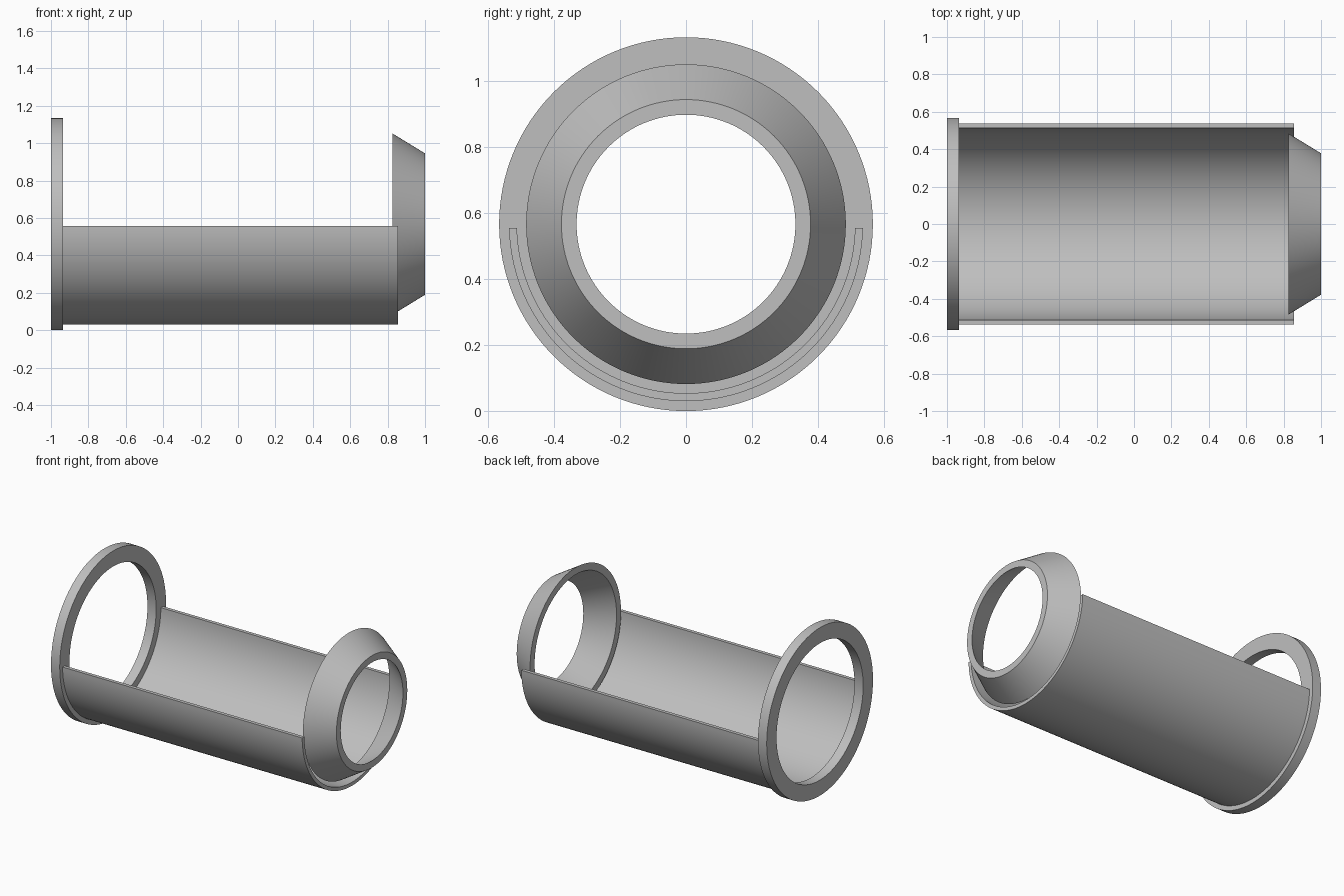
import bpy, bmesh, math

if "Cube" in bpy.data.objects:
    bpy.data.objects.remove(bpy.data.objects["Cube"], do_unlink=True)

AXIS_Z = 0.567   # height of the shared axis along x

grey = bpy.data.materials.new("plain_grey")
grey.use_nodes = True
grey.diffuse_color = (0.52, 0.52, 0.52, 1)
grey.node_tree.nodes["Principled BSDF"].inputs["Base Color"].default_value = (0.52, 0.52, 0.52, 1)


def turned(name, profile, steps=128, drop=None):
    """Turn a closed (x, radius) profile about the x axis.
    With drop set, keep only the part lying that far below the axis."""
    bm = bmesh.new()
    full = drop is None
    rows = []
    for i in range(steps if full else steps + 1):
        row = []
        for x, r in profile:
            if full:
                a = 2 * math.pi * i / steps
            else:
                start = math.asin(drop / r)
                a = -start - (math.pi - 2 * start) * i / steps
            row.append(bm.verts.new((x, r * math.cos(a), AXIS_Z + r * math.sin(a))))
        rows.append(row)
    n = len(profile)
    pairs = list(zip(rows, rows[1:]))
    if full:
        pairs.append((rows[-1], rows[0]))
    for a, b in pairs:
        for j in range(n):
            k = (j + 1) % n
            bm.faces.new((a[j], a[k], b[k], b[j]))
    if not full:
        bm.faces.new(rows[0])
        bm.faces.new(rows[-1])
    bmesh.ops.recalc_face_normals(bm, faces=bm.faces)
    mesh = bpy.data.meshes.new(name)
    bm.to_mesh(mesh)
    bm.free()
    mesh.materials.append(grey)
    obj = bpy.data.objects.new(name, mesh)
    bpy.context.collection.objects.link(obj)
    bpy.ops.object.select_all(action='DESELECT')
    obj.select_set(True)
    bpy.context.view_layer.objects.active = obj
    bpy.ops.object.shade_smooth_by_angle(angle=math.radians(25))
    return obj


def tube(x0, x1, outer, inner):
    return [(x0, outer), (x1, outer), (x1, inner), (x0, inner)]


# Flat ring at one end
turned("flange_ring", tube(-1, -0.935, 0.567, 0.462))

# Half-round shell under the axis
turned("half_shell", tube(-0.935, 0.855, 0.537, 0.513), steps=72, drop=0.011)

# Hollow tapered ring at the other end
turned("tapered_ring", [(0.825, 0.485), (1, 0.378), (1, 0.332), (0.825, 0.437)])
